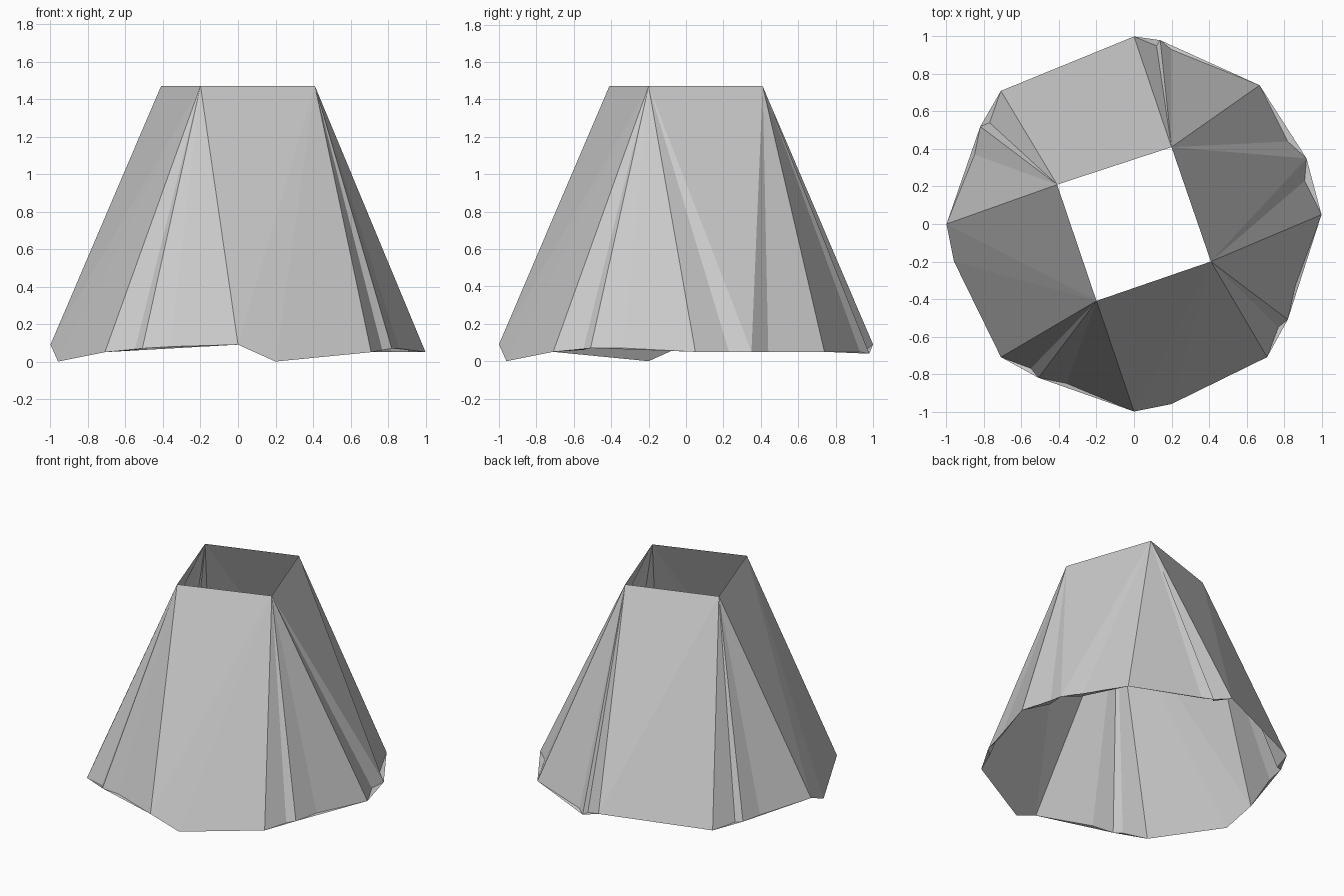
import bpy

if "Cube" in bpy.data.objects:
    bpy.data.objects.remove(bpy.data.objects["Cube"])

# Square top opening
TOP_Z = 1.47
top = [(0.20, 0.41), (-0.41, 0.21), (-0.20, -0.41), (0.41, -0.20)]

# Rim points fanned to from each top corner, counterclockwise
fans = [
    [(0.92, 0.35, 0.05), (0.82, 0.44, 0.05), (0.67, 0.74, 0.05), (0.20, 0.93, 0.05),
     (0.14, 0.98, 0.04), (0.12, 0.95, 0.05), (0.0, 1.0, 0.09)],
    [(-0.71, 0.71, 0.05), (-0.77, 0.54, 0.06), (-0.82, 0.52, 0.07),
     (-0.85, 0.37, 0.07), (-1.0, 0.0, 0.09)],
    [(-0.96, -0.20, 0.0), (-0.71, -0.71, 0.05), (-0.55, -0.77, 0.06), (-0.51, -0.82, 0.07),
     (-0.36, -0.85, 0.08), (0.0, -1.0, 0.09)],
    [(0.20, -0.96, 0.0), (0.71, -0.71, 0.05), (0.77, -0.55, 0.06), (0.82, -0.51, 0.07),
     (0.86, -0.33, 0.07), (1.0, 0.05, 0.05), (0.91, 0.23, 0.05), (0.92, 0.35, 0.05)],
]

verts = [(x, y, TOP_Z) for x, y in top]
faces = []
index = {}


def vid(p):
    if p not in index:
        index[p] = len(verts)
        verts.append(p)
    return index[p]


rim = []
for k, fan in enumerate(fans):
    ids = [vid(p) for p in fan]
    rim += [i for i in ids if i not in rim]
    # Corner fan
    faces += [(k, a, b) for a, b in zip(ids, ids[1:])]
    # Side panel joining this corner to the next
    n = (k + 1) % 4
    a, b = ids[-1], vid(fans[n][0])
    if a == b:
        faces.append((k, a, n))
    else:
        faces += [(k, a, n), (a, b, n)]

# Small ledge triangles closing the notches in the rim
for i, m in enumerate(rim):
    a, b = rim[i - 1], rim[(i + 1) % len(rim)]
    (ax, ay, _), (mx, my, _), (bx, by, _) = verts[a], verts[m], verts[b]
    if (mx - ax) * (by - my) - (my - ay) * (bx - mx) < 0:
        faces.append((a, b, m))

mesh = bpy.data.meshes.new("tapered_shade")
mesh.from_pydata(verts, [], faces)
mesh.update()
shade = bpy.data.objects.new("tapered_shade", mesh)
bpy.context.collection.objects.link(shade)
